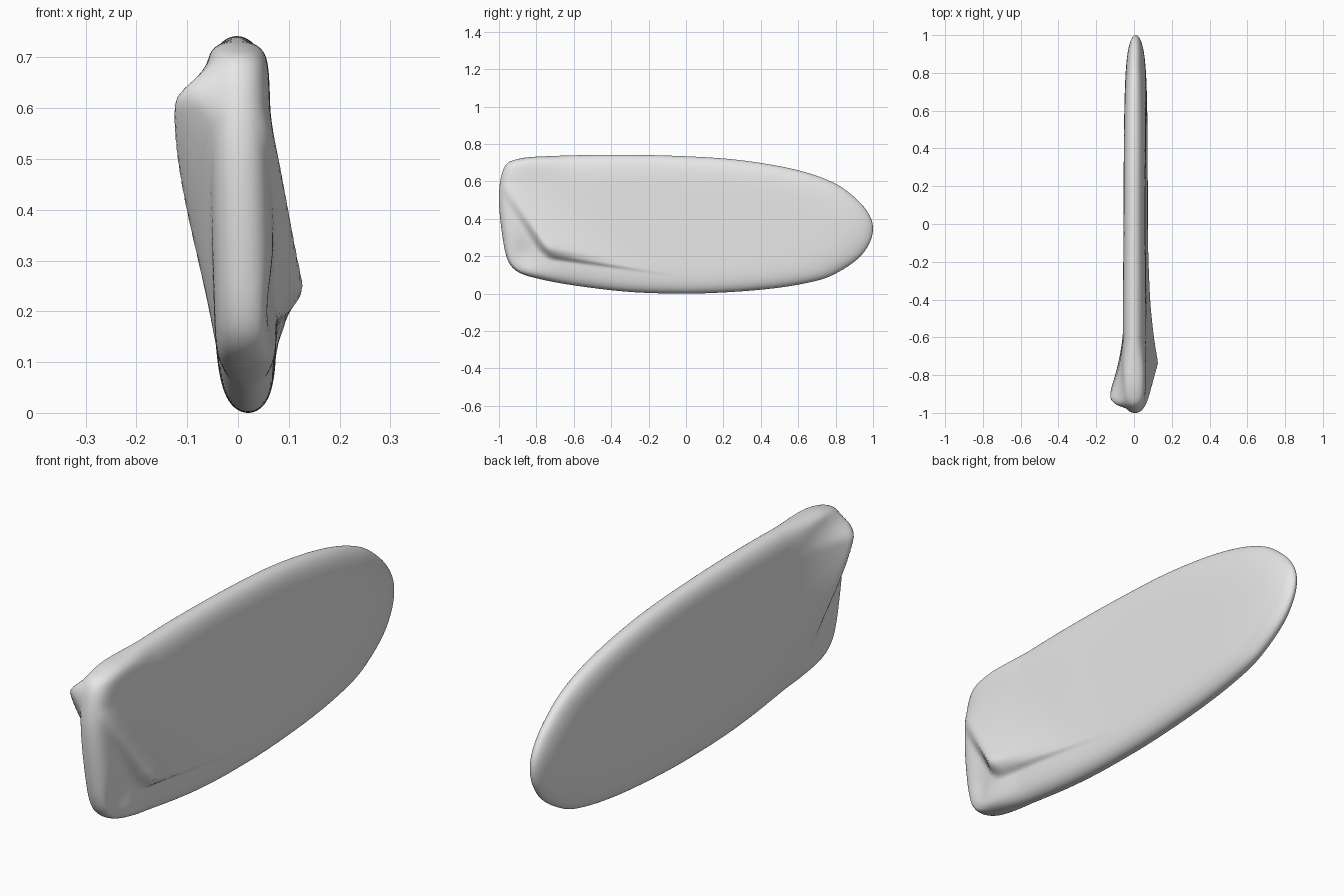
import bpy, bmesh, math
from mathutils import Vector
from mathutils.geometry import interpolate_bezier

if "Cube" in bpy.data.objects:
    bpy.data.objects.remove(bpy.data.objects["Cube"])

# side outline (y, z), counter-clockwise from the front end
OUT = [(-1.0, .50), (-.99, .62), (-.96, .695), (-.9, .722), (-.8, .735), (-.4, .745), (0, .737),
       (.3, .715), (.6, .662), (.8, .59), (.92, .50), (.982, .42), (1.0, .35), (.98, .27), (.92, .19),
       (.8, .11), (.7, .072), (.5, .035), (.25, .012), (0, .003), (-.3, .012), (-.6, .047), (-.8, .085),
       (-.9, .12), (-.95, .175), (-.98, .30)]
N_AROUND, N_RINGS = 300, 60
CY, CZ = 0.0, .37


def smooth(a, b, v):
    t = min(1, max(0, (v - a) / (b - a)))
    return t * t * (3 - 2 * t)


def outline():
    """Smooth closed curve through OUT, resampled evenly."""
    pts, n = [], len(OUT)
    p = [Vector((y, z, 0)) for y, z in OUT]
    for i in range(n):
        a, b, c, d = p[i - 1], p[i], p[(i + 1) % n], p[(i + 2) % n]
        l = (c - b).length
        t1 = (c - a).normalized() * l / 3
        t2 = (d - b).normalized() * l / 3
        pts += interpolate_bezier(b, b + t1, c - t2, c, 24)[:-1]
    pts.append(pts[0])
    acc = [0]
    for a, b in zip(pts, pts[1:]):
        acc.append(acc[-1] + (b - a).length)
    res, j = [], 0
    for i in range(N_AROUND):
        s = acc[-1] * i / N_AROUND
        while acc[j + 1] < s:
            j += 1
        res.append(pts[j].lerp(pts[j + 1], (s - acc[j]) / max(1e-9, acc[j + 1] - acc[j])))
    return res


def side_of(a, b, y, z):
    """Signed distance from line a-b."""
    dy, dz = b[0] - a[0], b[1] - a[1]
    return (dy * (z - a[1]) - dz * (y - a[0])) / math.hypot(dy, dz)


def right_bump(y, z):
    d1 = side_of((-.90, .46), (-.73, .20), y, z)
    d2 = side_of((-.73, .20), (0, .09), y, z)
    step = smooth(-.035, .025, d1) * smooth(-.02, .05, d2)
    fade = max(0, 1 - max(0, d1) / .36) ** 1.8
    peak = .054 * step * fade * min(1, max(0, 1 - (z - .27) / .33))
    ridge = .012 * smooth(-.01, .01, d2) * math.exp(-max(0, d2) / .07) * smooth(-.02, .03, d1) * (1 - smooth(-.6, 0, y))
    dent = -.016 * math.exp(-((y + .87) / .07) ** 2 - ((z - .21) / .08) ** 2)
    return peak + ridge + dent


def left_bump(y, z):
    d = side_of((-.95, .62), (-.79, .30), y, z)
    fade = max(0, 1 - max(0, d) / .34) ** 2
    return .08 * smooth(-.05, .03, d) * fade * smooth(.12, .60, z) ** .8 * (1 - smooth(.61, .71, z))


def x_at(y, z, s, side):
    k = 8 + 22 * smooth(.6, .92, -y)
    half = (.058 + .004 * smooth(0, .5, -y)) * math.sqrt(max(0, 1 - s ** k))
    bump = (right_bump if side > 0 else left_bump)(y, z) * smooth(0, .03, 1 - s)
    return .02 - .03 * z + side * (half + bump)


# main slab: rings from the rim to the middle on both sides
bm = bmesh.new()
rim_pts = outline()
rim = [bm.verts.new((x_at(p.x, p.y, 1, 1), p.x, p.y)) for p in rim_pts]
for side in (1, -1):
    prev = rim
    for r in range(1, N_RINGS):
        s = 1 - (r / N_RINGS) ** 2.0
        ring = []
        for p in rim_pts:
            y, z = CY + (p.x - CY) * s, CZ + (p.y - CZ) * s
            ring.append(bm.verts.new((x_at(y, z, s, side), y, z)))
        for i in range(N_AROUND):
            j = (i + 1) % N_AROUND
            bm.faces.new((prev[i], prev[j], ring[j], ring[i]))
        prev = ring
    mid = bm.verts.new((x_at(CY, CZ, 0, side), CY, CZ))
    for i in range(N_AROUND):
        bm.faces.new((prev[i], prev[(i + 1) % N_AROUND], mid))
bmesh.ops.recalc_face_normals(bm, faces=bm.faces)
lo = min(v.co.z for v in bm.verts)
for v in bm.verts:
    v.co.z -= lo
    
mesh = bpy.data.meshes.new("rounded_slab")
bm.to_mesh(mesh)
bm.free()
slab = bpy.data.objects.new("rounded_slab", mesh)
bpy.context.collection.objects.link(slab)
grey = bpy.data.materials.new("light grey")
grey.diffuse_color = (.8, .8, .8, 1)
grey.use_nodes = True
grey.node_tree.nodes["Principled BSDF"].inputs["Base Color"].default_value = grey.diffuse_color
mesh.materials.append(grey)
for f in mesh.polygons:
    f.use_smooth = True
